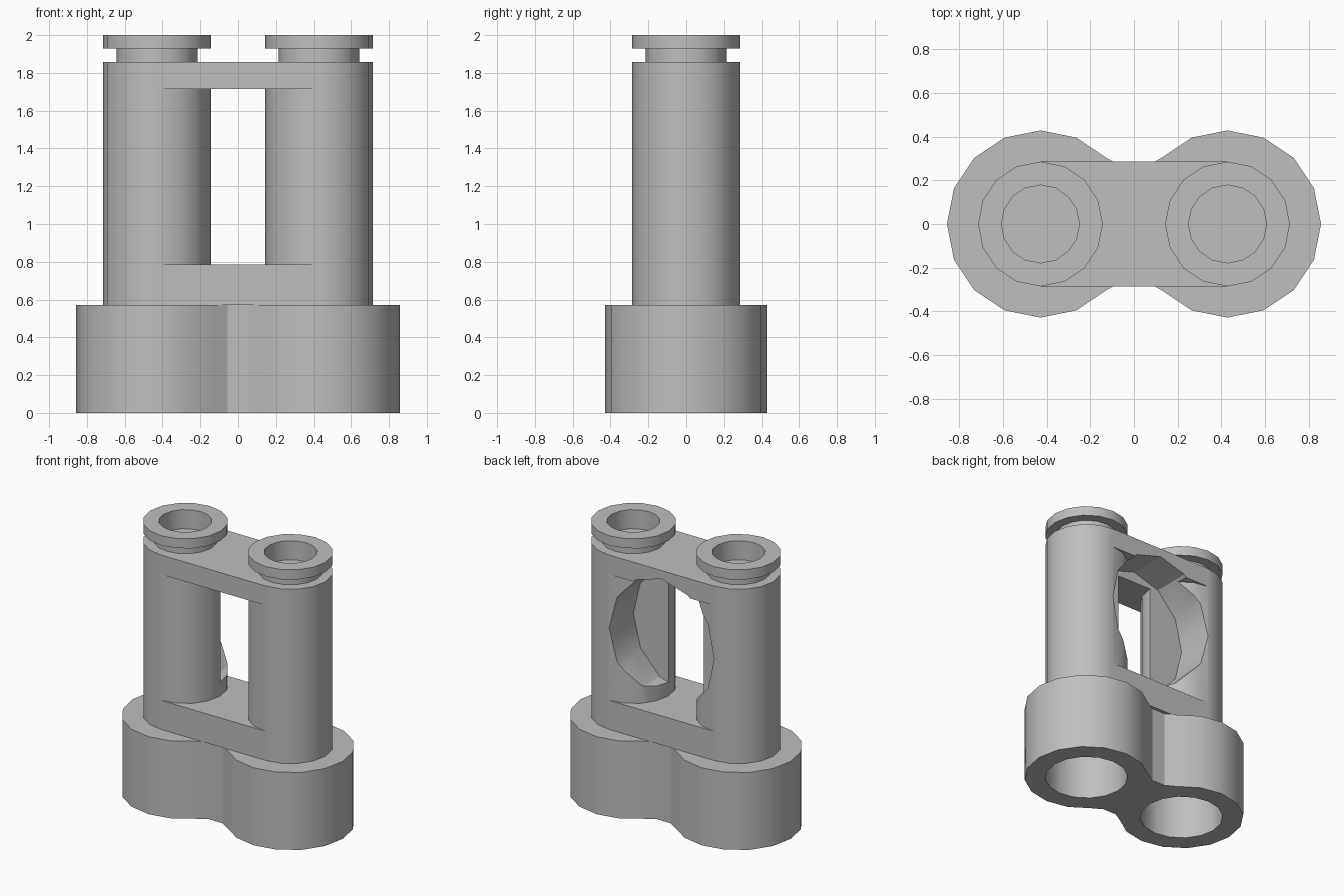
import bpy, bmesh, math

U = 1 / 7            # design unit: the model is 14 units tall
AXIS = 3 * U         # distance of each barrel axis from the centre
SIDES = 16

old = bpy.data.objects.get("Cube")
if old:
    bpy.data.objects.remove(old, do_unlink=True)

grey = bpy.data.materials.new("plain_grey")
grey.use_nodes = True
grey.diffuse_color = (0.52, 0.52, 0.52, 1)
grey.node_tree.nodes["Principled BSDF"].inputs["Base Color"].default_value = grey.diffuse_color


def make_object(name, bm):
    bmesh.ops.recalc_face_normals(bm, faces=bm.faces)
    mesh = bpy.data.meshes.new(name)
    bm.to_mesh(mesh)
    bm.free()
    mesh.materials.append(grey)
    ob = bpy.data.objects.new(name, mesh)
    bpy.context.collection.objects.link(ob)
    return ob


def prism(name, outline, offset):
    """Extrude a closed outline of 3D points along an offset."""
    bm = bmesh.new()
    face = bm.faces.new([bm.verts.new(p) for p in outline])
    moved = bmesh.ops.extrude_face_region(bm, geom=[face])["geom"]
    bmesh.ops.translate(bm, vec=offset,
                        verts=[v for v in moved if isinstance(v, bmesh.types.BMVert)])
    if not face.is_valid or len(face.edges[0].link_faces) < 2:
        bm.faces.new([v for v in face.verts])
    return make_object(name, bm)


def lathe(name, profile, x):
    """Spin a (radius, height) profile about a vertical axis at x."""
    bm = bmesh.new()
    verts = [bm.verts.new((x + r, 0, z)) for r, z in profile]
    edges = [bm.edges.new(pair) for pair in zip(verts, verts[1:])]
    bmesh.ops.spin(bm, geom=verts + edges, cent=(x, 0, 0), axis=(0, 0, 1),
                   angle=math.tau, steps=SIDES, use_duplicate=False)
    bmesh.ops.remove_doubles(bm, verts=bm.verts, dist=0.0005)
    return make_object(name, bm)


def box(name, half_x, half_y, z0, z1):
    corners = [(-half_x, -half_y, z0), (half_x, -half_y, z0),
               (half_x, half_y, z0), (-half_x, half_y, z0)]
    return prism(name, corners, (0, 0, z1 - z0))


def cut(ob, cutter):
    mod = ob.modifiers.new("cut", 'BOOLEAN')
    mod.operation = 'DIFFERENCE'
    mod.solver = 'EXACT'
    mod.object = cutter
    bpy.context.view_layer.objects.active = ob
    bpy.ops.object.modifier_apply(modifier=mod.name)


# Wide base: two round lobes joined by a soft waist
lobe = [math.radians(-135 + 22.5 * i) for i in range(13)]
right_lobe = [(AXIS + AXIS * math.cos(a), AXIS * math.sin(a)) for a in lobe]
half = [(0.055, -0.262)] + right_lobe + [(0.055, 0.262)]
outline = half + [(-x, -y) for x, y in half]
base = prism("base", [(x, y, 0) for x, y in outline], (0, 0, 4 * U))

# Barrels with neck and eyepiece ring
barrel_profile = [(0, 4 * U), (2 * U, 4 * U), (2 * U, 13 * U), (1.5 * U, 13 * U),
                  (1.5 * U, 13.5 * U), (2 * U, 13.5 * U), (2 * U, 14 * U),
                  (1.25 * U, 14 * U), (1.25 * U, 13.02 * U), (0, 13.02 * U)]
barrels = [lathe(side + "_barrel", barrel_profile, x)
           for side, x in (("left", AXIS), ("right", -AXIS))]

# Bridges between the barrels
lower_bridge = box("lower_bridge", AXIS, 2 * U, 4 * U, 5.5 * U)
upper_bridge = box("upper_bridge", AXIS, 2 * U, 12 * U, 13 * U)

# Rounded recess in the back half
ring = [math.tau * i / 12 for i in range(12)]
recess = prism("recess_cutter",
               [(AXIS * math.cos(a), 0.002, 1.32 + 0.475 * math.sin(a)) for a in ring],
               (0, 0.6, 0))
for part in barrels + [upper_bridge]:
    cut(part, recess)

# Open bores under the base
bores = [lathe("bore_cutter", [(0, -0.1), (2 * U, -0.1), (2 * U, 0.5), (0, 0.5)], x)
         for x in (AXIS, -AXIS)]
for bore in bores:
    cut(base, bore)

for helper in bores + [recess]:
    bpy.data.objects.remove(helper, do_unlink=True)

# Smooth the round walls, keep the edges crisp
bpy.ops.object.select_all(action='DESELECT')
for part in barrels + [base, lower_bridge, upper_bridge]:
    part.select_set(True)
bpy.context.view_layer.objects.active = base
bpy.ops.object.shade_smooth_by_angle(angle=math.radians(30))
